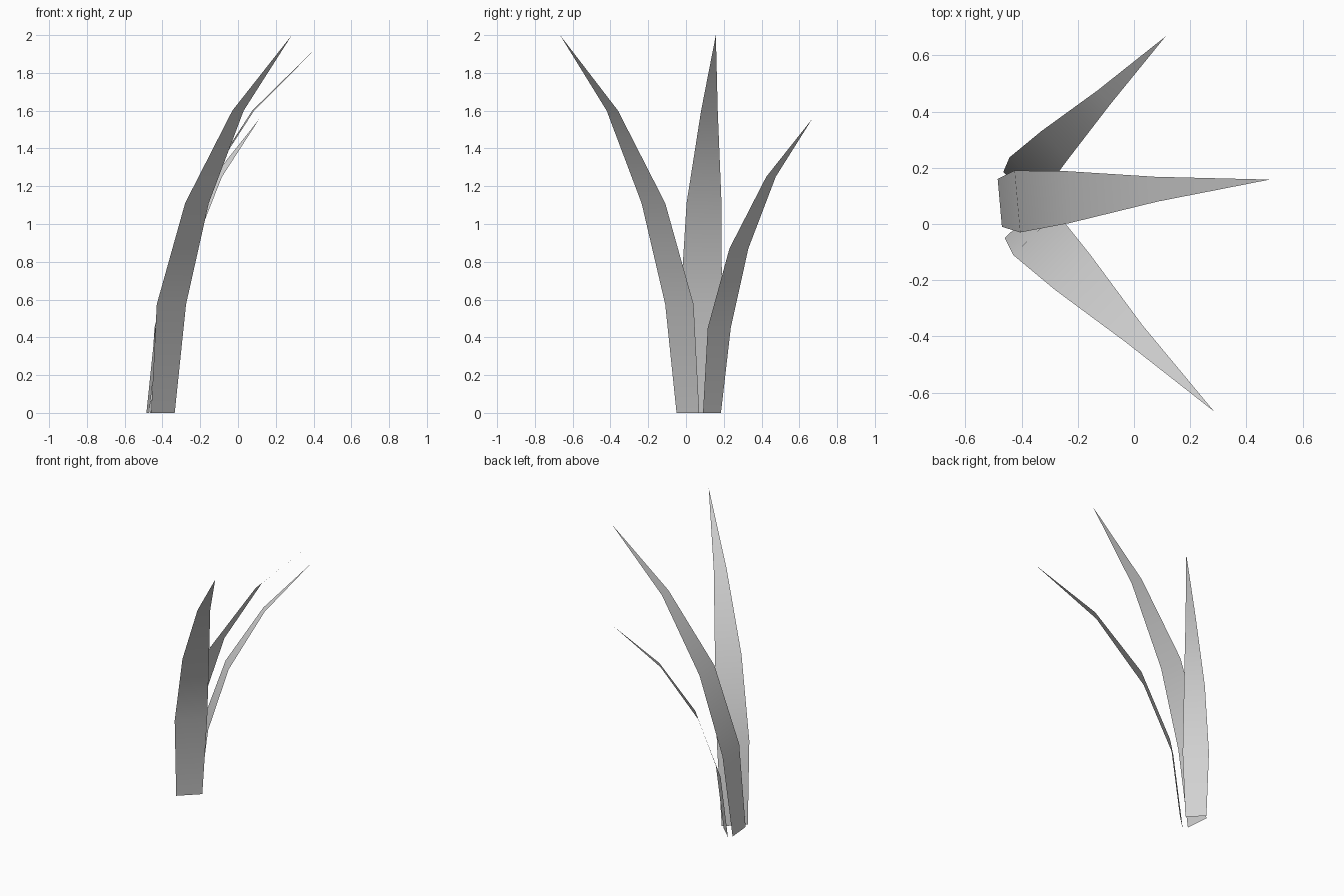
import bpy
import bmesh

cube = bpy.data.objects.get("Cube")
if cube:
    bpy.data.objects.remove(cube, do_unlink=True)

# One plain grey for every blade
grey = bpy.data.materials.new("light grey")
grey.use_nodes = True
colour = (0.65, 0.65, 0.65, 1.0)
grey.diffuse_color = colour
grey.node_tree.nodes["Principled BSDF"].inputs["Base Color"].default_value = colour


def blade(name, heights, edge_a, edge_b, tip):
    """Thin curved strip: two edges of (x, y) points at shared heights, ending in a tip."""
    bm = bmesh.new()
    a = [bm.verts.new((x, y, z)) for (x, y), z in zip(edge_a, heights)]
    b = [bm.verts.new((x, y, z)) for (x, y), z in zip(edge_b, heights)]
    point = bm.verts.new(tip)
    for i in range(len(heights) - 1):
        bm.faces.new((a[i], a[i + 1], b[i + 1], b[i]))
    bm.faces.new((a[-1], point, b[-1]))
    for face in bm.faces:
        face.smooth = True
    mesh = bpy.data.meshes.new(name)
    bm.to_mesh(mesh)
    bm.free()
    mesh.materials.append(grey)
    obj = bpy.data.objects.new(name, mesh)
    bpy.context.collection.objects.link(obj)
    return obj


tall = (0, 0.575, 1.11, 1.6)
short = (0, 0.45, 0.87, 1.25)

# Tall blade bending to the front
blade("front_blade", tall,
      [(-0.46, -0.05), (-0.43, -0.11), (-0.28, -0.235), (-0.03, -0.42)],
      [(-0.335, 0.07), (-0.275, 0.04), (-0.155, -0.11), (0.03, -0.36)],
      (0.285, -0.667, 2.0))

# Tall, wide blade bending sideways
blade("middle_blade", tall,
      [(-0.47, -0.01), (-0.405, -0.03), (-0.23, 0.003), (0.085, 0.08)],
      [(-0.485, 0.16), (-0.425, 0.19), (-0.24, 0.188), (0.075, 0.168)],
      (0.483, 0.158, 2.0))

# Short blade bending to the back
blade("back_blade", short,
      [(-0.365, 0.09), (-0.32, 0.115), (-0.235, 0.23), (-0.085, 0.425)],
      [(-0.465, 0.185), (-0.443, 0.237), (-0.33, 0.33), (-0.13, 0.475)],
      (0.112, 0.667, 1.555))
